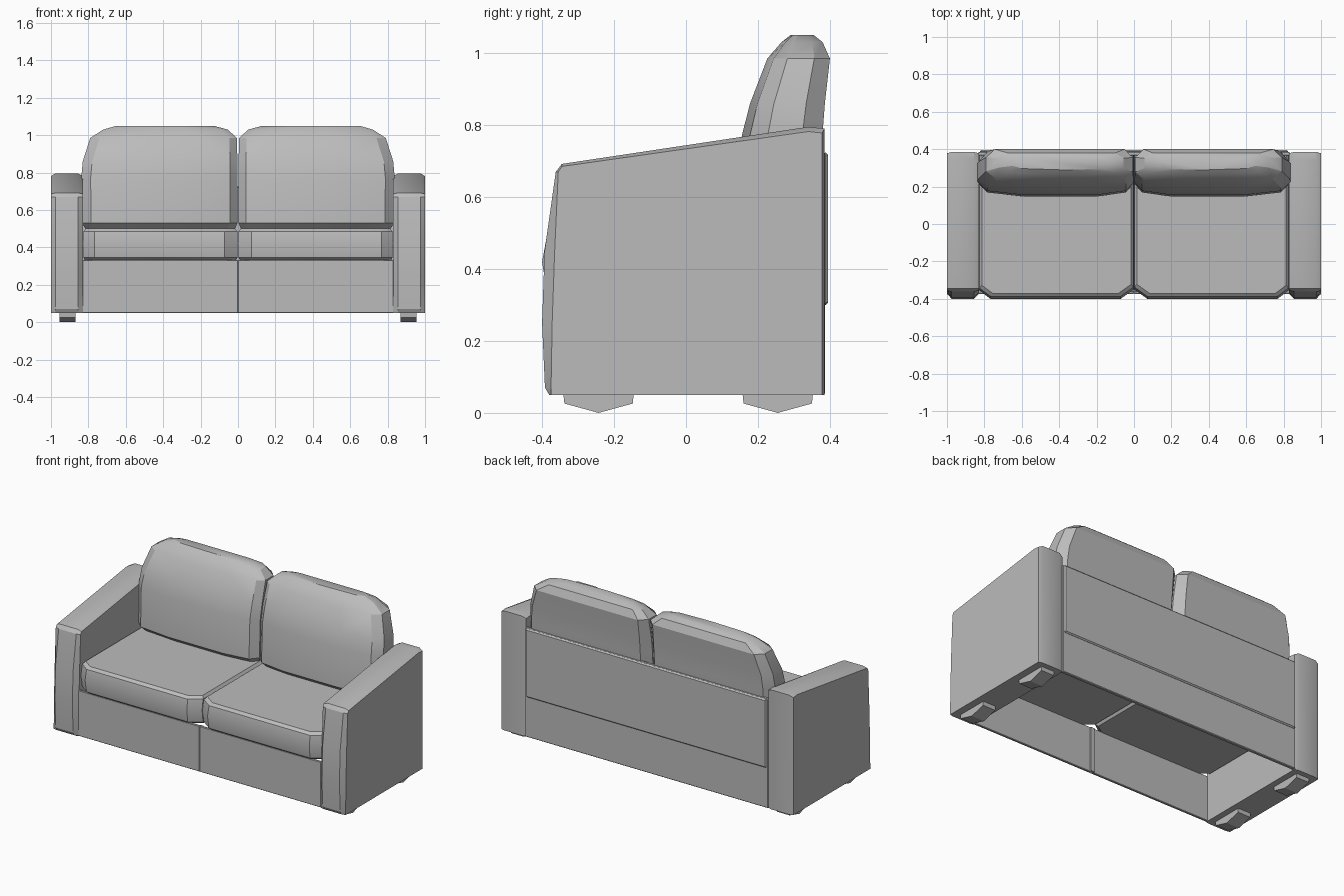
import bpy, bmesh
from math import radians

if "Cube" in bpy.data.objects:
    bpy.data.objects.remove(bpy.data.objects["Cube"])

fabric = bpy.data.materials.new("grey_fabric")
fabric.use_nodes = True
GREY = (0.5, 0.5, 0.5, 1)
fabric.diffuse_color = GREY
fabric.node_tree.nodes["Principled BSDF"].inputs["Base Color"].default_value = GREY


def finish(name, bm, mirror=True):
    """Turn a bmesh into a smooth-shaded object, mirrored across x if wanted."""
    bmesh.ops.recalc_face_normals(bm, faces=bm.faces)
    mesh = bpy.data.meshes.new(name)
    bm.to_mesh(mesh)
    bm.free()
    mesh.materials.append(fabric)
    obj = bpy.data.objects.new(name, mesh)
    bpy.context.collection.objects.link(obj)
    if mirror:
        mod = obj.modifiers.new("mirror", 'MIRROR')
        mod.use_mirror_merge = False
    bpy.ops.object.select_all(action='DESELECT')
    obj.select_set(True)
    bpy.context.view_layer.objects.active = obj
    bpy.ops.object.shade_smooth_by_angle(angle=radians(25))


def loft(name, rings):
    """Skin a stack of matching rings and cap both ends."""
    bm = bmesh.new()
    loops = [[bm.verts.new(p) for p in ring] for ring in rings]
    n = len(loops[0])
    for a, b in zip(loops, loops[1:]):
        for i in range(n):
            j = (i + 1) % n
            bm.faces.new((a[i], a[j], b[j], b[i]))
    bm.faces.new(loops[0])
    bm.faces.new(loops[-1])
    finish(name, bm)


def box(name, lo, hi, bevel, mirror=True):
    """Make a box between two corners with chamfered edges."""
    bm = bmesh.new()
    bmesh.ops.create_cube(bm, size=1)
    for v in bm.verts:
        v.co = [l + (c + 0.5) * (h - l) for c, l, h in zip(v.co, lo, hi)]
    bmesh.ops.bevel(bm, geom=bm.edges[:], offset=bevel, segments=1, affect='EDGES')
    finish(name, bm, mirror)


# Arms: side profile lofted across the width, with a padded front
edge = [(-.375, .05), (-.375, .07), (-.372, .25), (-.365, .45), (-.355, .67),
        (-.345, .685), (.34, .782), (.378, .778), (.378, .05)]
pad = [(-.38, .05), (-.392, .07), (-.4, .25), (-.393, .45), (-.362, .67),
       (-.345, .692), (.34, .795), (.385, .79), (.385, .05)]
arm_slices = [(.83, edge), (.855, pad), (.975, pad), (1, edge)]
loft("arm", [[(x, y, z) for y, z in prof] for x, prof in arm_slices])


# Back cushions: plan outlines with chamfered corners stacked upwards
def back_ring(z, x0, x1, front, back):
    d = back - front
    return [(x0, front + .3 * d, z), (x0 + .04, front + .1 * d, z),
            (x0 + .2, front, z), (x1 - .25, front, z),
            (x1 - .05, front + .1 * d, z), (x1, front + .32 * d, z),
            (x1, back - .25 * d, z), (x1 - .045, back, z),
            (x0 + .045, back, z), (x0, back - .25 * d, z)]


back_levels = [
    (.49, .02, .81, .19, .36), (.53, .003, .835, .146, .37),
    (.77, .003, .838, .155, .379), (.86, .003, .83, .178, .386),
    (.985, .006, .79, .226, .4), (1.03, .055, .72, .265, .38),
    (1.05, .13, .65, .29, .355)]
loft("back_cushion", [back_ring(*level) for level in back_levels])


# Seat cushions: puffed slabs with chamfered front corners
def seat_ring(z, inset, front):
    x0, x1 = .001 + inset, .828 - inset
    return [(x0, front + .05, z), (x0 + .07, front, z), (x1 - .06, front, z),
            (x1, front + .045, z), (x1, .37, z), (x0, .37, z)]


seat_levels = [
    (.328, .012, -.37), (.345, .002, -.388), (.42, 0, -.4),
    (.485, .002, -.388), (.5, .014, -.372)]
loft("seat_cushion", [seat_ring(*level) for level in seat_levels])

# Base: thin panels around a hollow underside
box("front_panel", (.0005, -.375, .05), (.832, -.36, .333), .003)
box("front_panel_brace", (-.015, -.362, .05), (.015, -.35, .33), .003, mirror=False)
box("back_panel", (-.832, .365, .05), (.832, .386, .725), .004, mirror=False)
box("back_panel_padding", (-.825, .38, .3), (.825, .395, .724), .007, mirror=False)

# Feet: shallow pointed blocks under each arm
foot = [(-.098, .055), (-.095, .026), (0, 0), (.095, .026), (.098, .055)]
for name, y in (("front_foot", -.243), ("rear_foot", .255)):
    loft(name, [[(x, y + dy, z) for dy, z in foot] for x in (.868, .955)])
